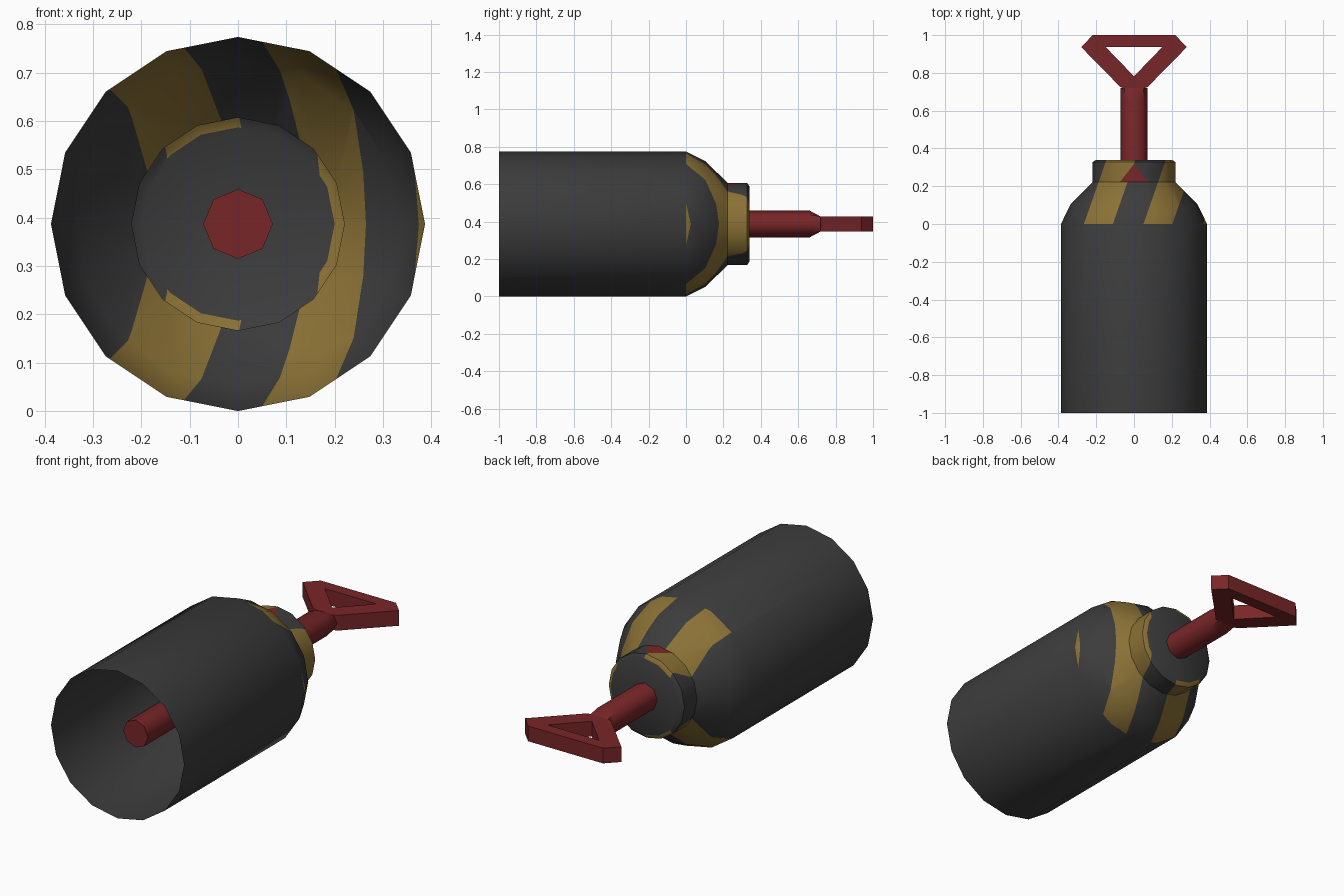
import bpy, bmesh, math
from mathutils import Vector

if "Cube" in bpy.data.objects:
    bpy.data.objects.remove(bpy.data.objects["Cube"])

ZC = 0.387  # height of the long axis


def material(name, rgb):
    m = bpy.data.materials.new(name)
    m.diffuse_color = (*rgb, 1.0)
    m.use_nodes = True
    m.node_tree.nodes["Principled BSDF"].inputs["Base Color"].default_value = m.diffuse_color
    return m


grey = material("dark grey", (0.045, 0.045, 0.045))
yellow = material("mustard yellow", (0.255, 0.165, 0.036))
red = material("deep red", (0.19, 0.019, 0.021))


def add_object(name, bm, mats, smooth_angle=None):
    mesh = bpy.data.meshes.new(name)
    bm.to_mesh(mesh)
    bm.free()
    ob = bpy.data.objects.new(name, mesh)
    bpy.context.collection.objects.link(ob)
    for m in mats:
        mesh.materials.append(m)
    if smooth_angle:
        bpy.ops.object.select_all(action='DESELECT')
        ob.select_set(True)
        bpy.context.view_layer.objects.active = ob
        bpy.ops.object.shade_smooth_by_angle(angle=math.radians(smooth_angle))
    return ob


def skin(bm, rings):
    """Join consecutive rings of points with quads, return the vertex rings."""
    loops = [[bm.verts.new(p) for p in ring] for ring in rings]
    n = len(loops[0])
    for a, b in zip(loops, loops[1:]):
        for i in range(n):
            j = (i + 1) % n
            bm.faces.new((a[i], a[j], b[j], b[i]))
    return loops


def circle(r, y, n):
    return [Vector((r * math.cos(2 * math.pi * i / n), y,
                    ZC + r * math.sin(2 * math.pi * i / n))) for i in range(n)]


def cut(bm, faces, co, no):
    geom = set(faces)
    for f in faces:
        geom.update(f.edges)
        geom.update(f.verts)
    bmesh.ops.bisect_plane(bm, geom=list(geom), plane_co=co, plane_no=no, dist=1e-5)


# Hollow canister: open tube, rounded shoulder, bevelled neck, closed end
PROFILE = [(0.387, -1.0), (0.387, 0.0), (0.335, 0.105), (0.22, 0.222),
           (0.22, 0.327), (0.20, 0.34)]
bm = bmesh.new()
loops = skin(bm, [circle(r, y, 16) for r, y in PROFILE])
bm.faces.new(loops[-1])
bmesh.ops.recalc_face_normals(bm, faces=bm.faces[:])

# Slanted stripes cut into shoulder and neck
SLOPE, START, PERIOD, WIDTH = 0.35, -0.265, 0.315, 0.153


def painted(f):
    return 0.001 < f.calc_center_median().y < 0.3395


for k in range(3):
    for c in (START + k * PERIOD, START + k * PERIOD + WIDTH):
        cut(bm, [f for f in bm.faces if painted(f)], (c, 0, ZC), (1, -SLOPE, 0))

# Triangular mark cut into the top of the neck
BASE, HALF, TALL = 0.222, 0.075, 0.095


def on_neck_top(f):
    c = f.calc_center_median()
    return BASE < c.y < 0.327 and c.z > ZC + 0.2 and abs(c.x) < 0.084


for s in (1, -1):
    side = [f for f in bm.faces if on_neck_top(f) and f.calc_center_median().x * s > 0]
    cut(bm, side, (s * HALF, BASE, ZC), (s / HALF, 1 / TALL, 0))

for f in bm.faces:
    c = f.calc_center_median()
    if painted(f) and (c.x - SLOPE * c.y - START) % PERIOD < WIDTH:
        f.material_index = 1
    if on_neck_top(f) and abs(c.x) / HALF + (c.y - BASE) / TALL < 1:
        f.material_index = 2
add_object("canister", bm, [grey, yellow, red], 35)

# Pull rod: octagonal, flattened where it meets the grip
ROD, THICK = 0.072, 0.04
flat = circle(ROD, 0.72, 8)
for p in flat:
    p.z = ZC + max(-THICK, min(THICK, p.z - ZC))
bm = bmesh.new()
loops = skin(bm, [circle(ROD, -0.85, 8), circle(ROD, 0.66, 8), flat])
bm.faces.new(loops[0])
bm.faces.new(loops[-1])
bmesh.ops.recalc_face_normals(bm, faces=bm.faces[:])
add_object("pull_rod", bm, [red], 50)

# Triangular grip: half outline with a hole, mirrored and thickened
ARM = [(0, 0.70), (0.072, 0.725), (0.28, 0.937), (0.15, 0.937), (0, 0.782)]
BAR = [(0, 0.937), (0.15, 0.937), (0.28, 0.937), (0.218, 1.0), (0, 1.0)]
bm = bmesh.new()
for outline in (ARM, BAR):
    for s in (1, -1):
        pts = outline if s == 1 else outline[::-1]
        bm.faces.new([bm.verts.new((s * x, y, ZC)) for x, y in pts])
bmesh.ops.remove_doubles(bm, verts=bm.verts[:], dist=1e-5)
grip = add_object("grip", bm, [red])
mod = grip.modifiers.new("thickness", 'SOLIDIFY')
mod.thickness = 2 * THICK
mod.offset = 0
